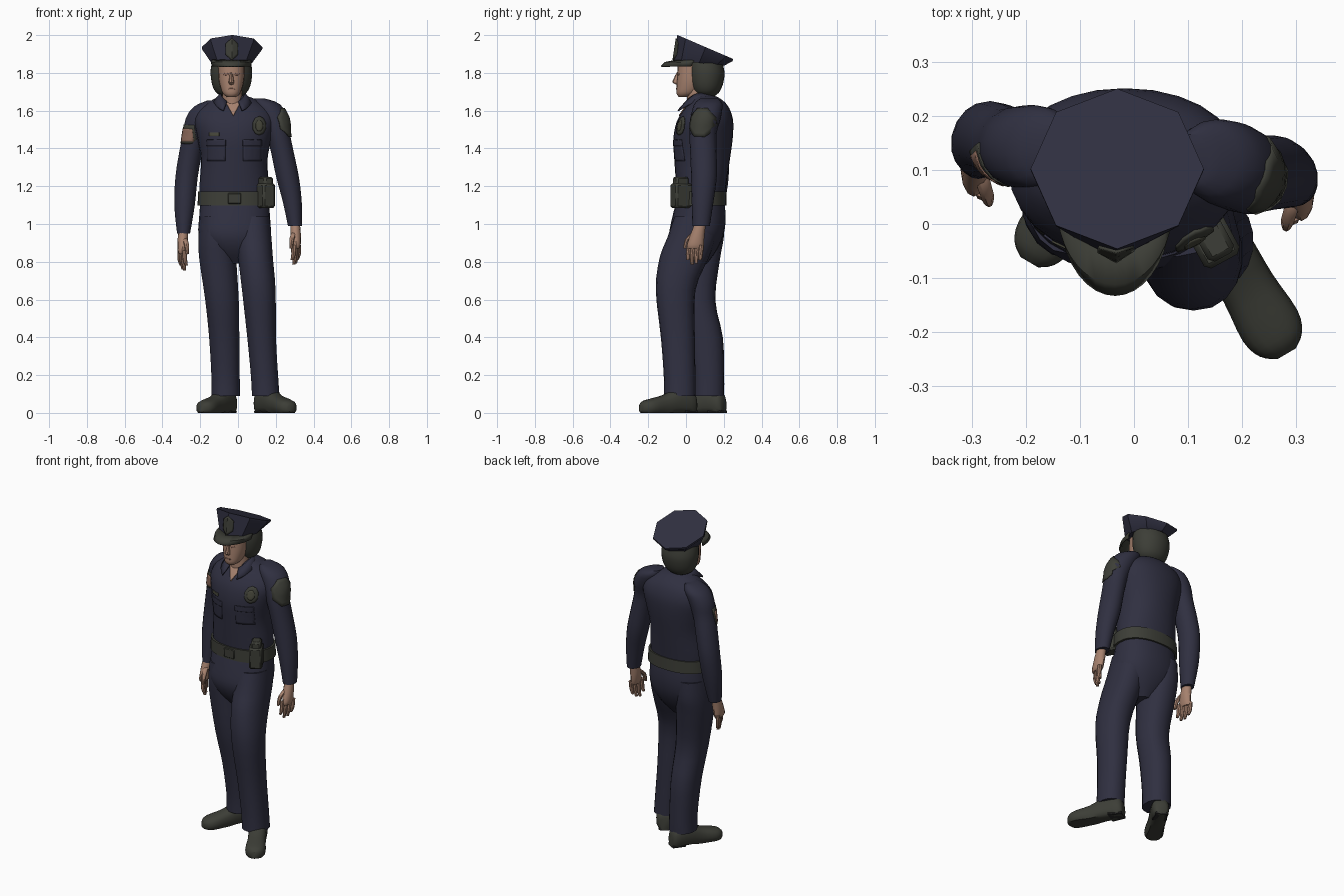
import bpy, bmesh, math
from mathutils import Vector, Matrix
from mathutils.bvhtree import BVHTree

cube = bpy.data.objects.get("Cube")
if cube:
    bpy.data.objects.remove(cube, do_unlink=True)


def material(name, color):
    mat = bpy.data.materials.new(name)
    mat.use_nodes = True
    mat.diffuse_color = (*color, 1)
    shader = next(n for n in mat.node_tree.nodes if n.type == 'BSDF_PRINCIPLED')
    shader.inputs["Base Color"].default_value = (*color, 1)
    shader.inputs["Roughness"].default_value = .9
    return mat


NAVY = material("navy cloth", (.029, .029, .052))
LEATHER = material("dark olive leather", (.046, .048, .038))
SKIN = material("skin", (.38, .22, .155))
SHADE = material("darker skin", (.27, .145, .105))
METAL = material("dull badge metal", (.065, .065, .045))
BLACK = material("near black", (.02, .02, .02))


def finish(name, bm, mat, angle=.7, thick=0):
    bmesh.ops.recalc_face_normals(bm, faces=bm.faces)
    mesh = bpy.data.meshes.new(name)
    bm.to_mesh(mesh)
    bm.free()
    mesh.materials.append(mat)
    mesh.shade_smooth()
    mesh.set_sharp_from_angle(angle=angle)
    obj = bpy.data.objects.new(name, mesh)
    bpy.context.collection.objects.link(obj)
    if thick:
        mod = obj.modifiers.new("thickness", 'SOLIDIFY')
        mod.thickness, mod.offset = thick, 0
    return obj


def smooth_path(keys, steps):
    """Catmull-Rom interpolation through key sections."""
    keys = [Vector(k) for k in keys]
    out, last = [], len(keys) - 1
    for i in range(last):
        a, b, c, d = keys[max(i - 1, 0)], keys[i], keys[i + 1], keys[min(i + 2, last)]
        for s in range(steps):
            t = s / steps
            out.append(b + (c - a) * (t / 2) + (a * 2 - b * 5 + c * 4 - d) * (t * t / 2)
                       + (b * 3 - a - c * 3 + d) * (t ** 3 / 2))
    return out + [keys[-1]]


def loft(name, keys, mat, sides=18, power=2, steps=3, along_y=False, matrix=None, angle=.7):
    """Skin of elliptical sections (x, y, z, half width, half depth)."""
    bm = bmesh.new()
    rings = []
    for x, y, z, rx, ry in smooth_path(keys, steps):
        ring = []
        for i in range(sides):
            a = math.tau * i / sides + math.pi / 2
            c, s = (math.copysign(abs(f(a)) ** (2 / power), f(a)) for f in (math.cos, math.sin))
            co = (x + rx * c, y, max(z + ry * s, 0)) if along_y else (x + rx * c, y + ry * s, z)
            ring.append(bm.verts.new(co))
        rings.append(ring)
    for low, high in zip(rings, rings[1:]):
        for i in range(sides):
            j = (i + 1) % sides
            bm.faces.new((low[i], low[j], high[j], high[i]))
    bm.faces.new(rings[0])
    bm.faces.new(rings[-1])
    if matrix:
        bm.transform(matrix)
    return finish(name, bm, mat, angle)


def sheet(name, rows, mat):
    bm = bmesh.new()
    grid = [[bm.verts.new(p) for p in row] for row in rows]
    for r, q in zip(grid, grid[1:]):
        for i in range(len(r) - 1):
            bm.faces.new((r[i], r[i + 1], q[i + 1], q[i]))
    return finish(name, bm, mat, thick=.008)


def decal(name, target, center, facing, w, h, mat, sides=4, lift=.004, turn=None):
    """Thin plate draped over a target, shaped as a polygon."""
    tree = BVHTree.FromPolygons([v.co for v in target.data.vertices],
                                [p.vertices[:] for p in target.data.polygons])
    d = Vector(facing).normalized()
    u = Vector((0, 0, 1)).cross(d).normalized()
    v = d.cross(u)
    turn = math.pi / sides if turn is None else turn
    grow = math.sqrt(2) if sides == 4 else 1
    corners = [Vector((w * grow * math.cos(turn + math.tau * i / sides),
                       h * grow * math.sin(turn + math.tau * i / sides))) for i in range(sides)]
    cuts = 4 if sides < 6 else 2
    outline = [corners[i].lerp(corners[(i + 1) % sides], k / cuts)
               for i in range(sides) for k in range(cuts)]
    bm = bmesh.new()

    def drape(p):
        start = Vector(center) + u * p.x + v * p.y
        hit = tree.ray_cast(start + d * .3, -d)[0] or tree.find_nearest(start)[0]
        return bm.verts.new(hit + d * lift)

    rings = [[drape(p * s) for p in outline] for s in (1, .75, .5, .25)]
    mid = drape(Vector((0, 0)))
    n = len(outline)
    for i in range(n):
        j = (i + 1) % n
        for a, b in zip(rings, rings[1:]):
            bm.faces.new((a[i], a[j], b[j], b[i]))
        bm.faces.new((rings[-1][i], rings[-1][j], mid))
    return finish(name, bm, mat, thick=.006)


def box(name, center, size, mat, turn=0, bevel=.01):
    bm = bmesh.new()
    bmesh.ops.create_cube(bm, size=1, matrix=Matrix.Translation(center)
                          @ Matrix.Rotation(turn, 4, 'Z') @ Matrix.Diagonal((*size, 1)))
    bmesh.ops.bevel(bm, geom=bm.edges[:], offset=bevel, segments=1, affect='EDGES')
    return finish(name, bm, mat)


# Trousers
loft("trouser_hips", [(-.018, .077, 1.13, .18, .125), (-.018, .068, 1.03, .188, .142),
                      (-.018, .055, .94, .188, .143), (-.014, .05, .86, .13, .112),
                      (-.01, .05, .79, .05, .06)], NAVY, 24, 2.3)
loft("left_trouser_leg", [(.08, .06, 1.04, .088, .12), (.084, .032, .93, .094, .13),
                          (.093, -.01, .82, .093, .13),
                          (.11, -.055, .65, .09, .105), (.125, -.043, .4, .077, .09),
                          (.14, -.034, .2, .073, .084), (.147, -.033, .09, .074, .084)], NAVY, power=2.2)
loft("right_trouser_leg", [(-.115, .072, 1.04, .088, .128), (-.115, .068, .93, .096, .132),
                           (-.108, .063, .82, .099, .118),
                           (-.085, .06, .6, .09, .095), (-.073, .1, .4, .081, .095),
                           (-.066, .118, .2, .076, .084), (-.065, .12, .09, .077, .082)], NAVY, power=2.2)

# Shoes, built heel to toe and turned outward
for side, spot, turn, size in (("left", (.115, .045, 0), .53, 1), ("right", (-.035, .2, 0), -.53, .95)):
    place = Matrix.Translation(spot) @ Matrix.Rotation(turn, 4, 'Z') @ Matrix.Scale(size, 4)
    loft(side + "_shoe", [(0, 0, .04, .03, .04), (0, -.025, .055, .05, .065), (0, -.11, .06, .052, .068),
                          (0, -.19, .04, .052, .055), (0, -.27, .03, .058, .045), (0, -.31, .028, .045, .035),
                          (0, -.33, .025, .02, .02)], LEATHER, 16, 2.5, along_y=True, matrix=place)
    loft(side + "_heel", [(0, 0, .006, .035, .01), (0, -.08, .006, .045, .01)],
         BLACK, 12, 4, 1, True, place)

# Shirt
shirt = loft("shirt", [(-.018, .078, 1.13, .182, .125), (-.02, .08, 1.2, .184, .132),
                       (-.02, .085, 1.34, .176, .147), (-.018, .09, 1.45, .196, .157),
                       (-.016, .1, 1.54, .215, .15), (-.016, .11, 1.6, .195, .125),
                       (-.018, .112, 1.64, .145, .098), (-.02, .1, 1.67, .09, .072),
                       (-.025, .09, 1.68, .05, .05)], NAVY, 28, 2.15)

# Sleeves
left_sleeve = loft("left_sleeve", [(.11, .122, 1.665, .03, .045), (.15, .118, 1.635, .072, .075),
                                   (.19, .104, 1.56, .079, .08), (.212, .09, 1.48, .064, .072),
                                   (.235, .092, 1.38, .061, .07), (.262, .095, 1.25, .061, .068),
                                   (.287, .088, 1.12, .051, .058), (.302, .08, .99, .038, .046)], NAVY)
right_sleeve = loft("right_sleeve", [(-.135, .14, 1.653, .03, .045), (-.17, .142, 1.62, .066, .074),
                                     (-.203, .142, 1.56, .074, .077), (-.228, .145, 1.48, .064, .07),
                                     (-.25, .155, 1.38, .062, .068), (-.272, .16, 1.25, .06, .066),
                                     (-.283, .145, 1.1, .055, .058), (-.288, .125, .95, .035, .042)], NAVY)

# Hands with four fingers and a thumb
for side, m, (x, y, z) in (("left", 1, (.303, .075, 1)), ("right", -1, (-.29, .12, .97))):
    loft(side + "_palm", [(x, y, z, .025, .03), (x + m * .002, y - .015, z - .06, .028, .038),
                          (x + m * .006, y - .025, z - .11, .023, .044),
                          (x + m * .006, y - .027, z - .13, .016, .04)], SKIN, 12)
    for k, reach in enumerate((.19, .21, .215, .19)):
        fx, fy = x + m * (.018 - k * .009), y + .008 - k * .022
        loft(f"{side}_finger_{k + 1}", [(fx, fy, z - .11, .013, .013),
                                        (fx, fy - .006, z - .16, .012, .0125),
                                        (fx - m * .008, fy - .007, z - reach, .008, .009)], SKIN, 8, steps=2)
    loft(side + "_thumb", [(x - m * .006, y - .025, z - .045, .014, .018),
                           (x - m * .018, y - .065, z - .08, .013, .015),
                           (x - m * .022, y - .08, z - .13, .008, .009)], SKIN, 8, steps=2)

# Belt, buckle and holster
loft("belt", [(-.018, .077, 1.098, .196, .138), (-.018, .077, 1.172, .193, .136)], LEATHER, 28, 2.3, 1)
box("belt_buckle", (-.018, -.06, 1.135), (.07, .01, .056), LEATHER, bevel=.004)
box("holster", (.143, -.025, 1.15), (.075, .1, .13), LEATHER, .5)
box("holster_flap", (.147, -.028, 1.215), (.055, .075, .07), LEATHER, .5)

# Neck, head, nose and hair
loft("neck", [(-.028, .065, 1.58, .055, .06), (-.03, .06, 1.66, .053, .055), (-.033, .06, 1.74, .052, .055)], SKIN)
head = loft("face", [(-.035, -.015, 1.672, .022, .022), (-.035, .002, 1.69, .045, .052),
                     (-.035, .02, 1.73, .06, .07), (-.035, .028, 1.78, .068, .075),
                     (-.035, .035, 1.86, .07, .078)], SKIN, 20, 2.2)
loft("nose", [(-.035, -.04, 1.805, .007, .008), (-.035, -.05, 1.765, .012, .018),
              (-.035, -.052, 1.75, .015, .02), (-.035, -.042, 1.737, .01, .008)], SKIN, 8, steps=2)
for m in (-1, 1):
    decal("eye", head, (-.035 + m * .028, -.04, 1.793), (0, -1, 0), .014, .006, SHADE, 8, -.001)
decal("mouth", head, (-.035, -.04, 1.715), (0, -1, 0), .02, .004, SHADE, 8, -.001)
loft("hair", [(-.035, .108, 1.672, .04, .035), (-.035, .108, 1.695, .08, .066), (-.035, .108, 1.735, .101, .086),
              (-.035, .108, 1.79, .11, .096), (-.035, .105, 1.83, .108, .094), (-.035, .1, 1.865, .1, .09)],
     LEATHER, 20, 2.05)

# Cap: eight-sided crown with a sloping flat top
cap = loft("cap", [(-.033, .07, 0, .108, .135), (-.031, .1, 1, .16, .147), (-.031, .102, 2, .16, .148)],
           NAVY, 8, 2, 1, angle=.35)
for vert in cap.data.vertices:
    y, level = vert.co.y, round(vert.co.z)
    vert.co.z = 1.86 - .1 * y if level == 0 else 1.981 - .43 * y - (.012 if level == 1 else 0)
decal("cap_badge", cap, (-.033, -.06, 1.925), (0, -1, 0), .038, .058, LEATHER, 6, turn=math.pi / 2)
arc = [math.radians(a) for a in range(-90, 91, 10)]
sheet("cap_visor", [[(-.034 + .1 * math.sin(a), .05 - .09 * math.cos(a), 1.868) for a in arc],
                    [(-.035 + .104 * math.sin(a), .036 - .146 * math.cos(a), 1.854) for a in arc],
                    [(-.035 + .1 * math.sin(a), .03 - .16 * math.cos(a), 1.834) for a in arc]], LEATHER)

# Open collar
turns = [math.radians(a) for a in range(24, 337, 12)]


def collar_row(radius, flare, z, drop):
    fs = [max(math.cos(a), 0) ** 2 for a in turns]
    return [(-.028 + (radius + flare * f) * math.sin(a), .068 - (radius + flare * f) * math.cos(a), z - drop * f)
            for a, f in zip(turns, fs)]


decal("open_neck", shirt, (-.025, -.02, 1.625), (0, -1, .3), .045, .055, SKIN, 3, .003, -math.pi / 2)
sheet("collar", [collar_row(.064, .012, 1.69, .05), collar_row(.08, .022, 1.672, .06),
                 collar_row(.1, .026, 1.645, .055)], NAVY)

# Shirt details
front = (0, -1, 0)
for m in (-1, 1):
    decal("chest_pocket", shirt, (-.02 + m * .095, -.05, 1.385), front, .048, .052, NAVY, lift=0)
    decal("pocket_flap", shirt, (-.02 + m * .095, -.05, 1.43), front, .05, .016, NAVY, lift=.002)
decal("name_plate", shirt, (-.125, -.04, 1.475), front, .026, .009, METAL, lift=.001)
decal("chest_badge", shirt, (.112, -.04, 1.52), front, .036, .05, LEATHER, 10, .004)
decal("chest_badge_center", shirt, (.112, -.04, 1.52), front, .02, .03, METAL, 8, .007)

# Sleeve patches
decal("left_sleeve_patch", left_sleeve, (.245, .085, 1.535), (1, -.45, .2), .074, .084, LEATHER, 8)
flag = (-.75, -.65, 0)
decal("right_patch_border", right_sleeve, (-.27, .1, 1.475), flag, .048, .05, LEATHER, lift=.001)
decal("right_patch", right_sleeve, (-.27, .1, 1.47), flag, .04, .034, SHADE, lift=.004)
